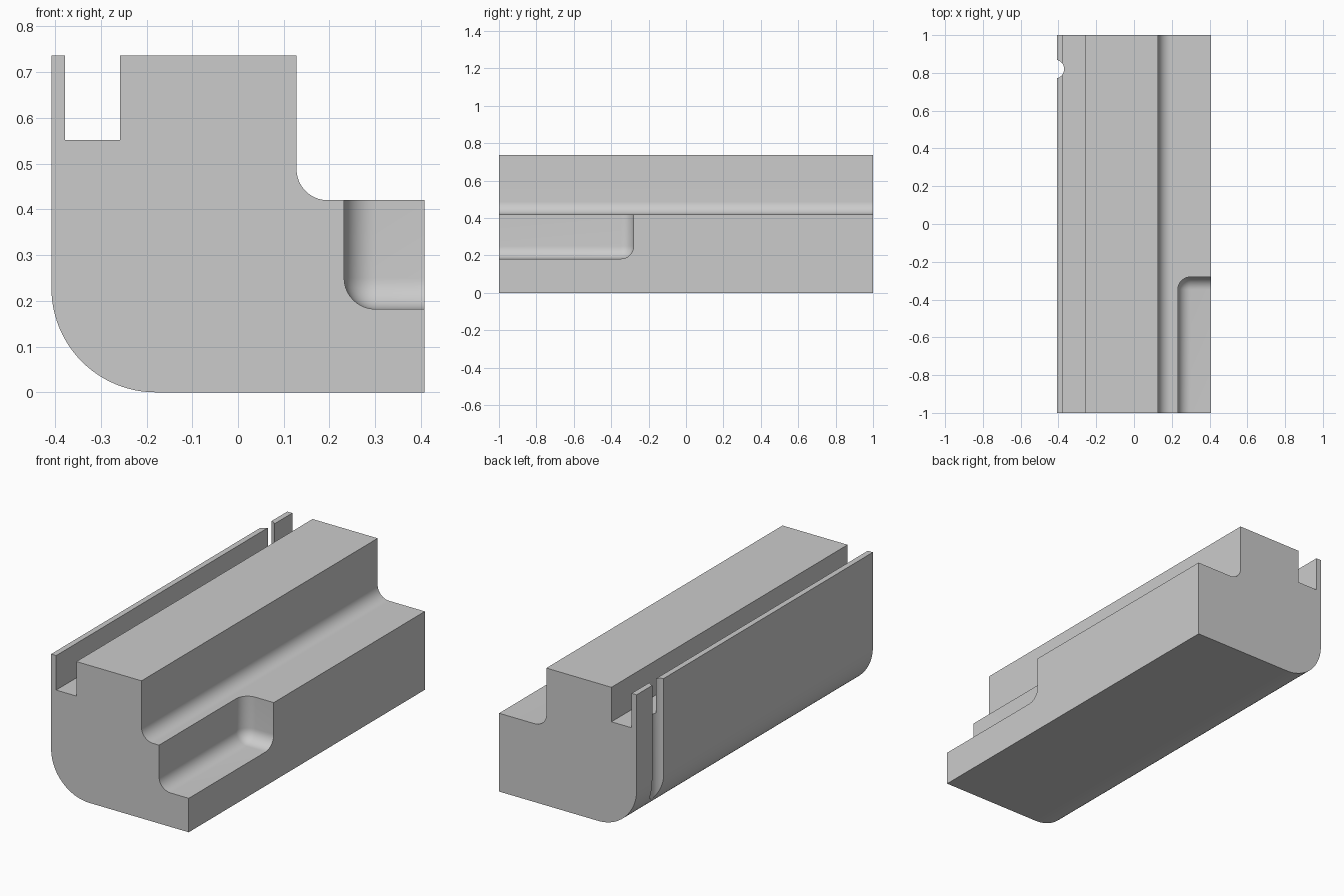
import bpy
import bmesh
from math import sin, cos, pi

old = bpy.data.objects.get("Cube")
if old:
    bpy.data.objects.remove(old, do_unlink=True)

grey = bpy.data.materials.new("plain grey")
grey.use_nodes = True
colour = (0.6, 0.6, 0.6, 1)
grey.diffuse_color = colour
grey.node_tree.nodes["Principled BSDF"].inputs["Base Color"].default_value = colour


def make_object(name, bm):
    bmesh.ops.recalc_face_normals(bm, faces=bm.faces)
    mesh = bpy.data.meshes.new(name)
    bm.to_mesh(mesh)
    bm.free()
    mesh.materials.append(grey)
    obj = bpy.data.objects.new(name, mesh)
    bpy.context.collection.objects.link(obj)
    return obj


def arc(cx, cz, r, start, end, steps=16):
    angles = [start + (end - start) * i / steps for i in range(steps + 1)]
    return [(cx + r * cos(a), cz + r * sin(a)) for a in angles]


def box(x0, x1, y0, y1, z0, z1):
    bm = bmesh.new()
    bmesh.ops.create_cube(bm, size=1)
    for v in bm.verts:
        v.co = (x1 if v.co.x > 0 else x0,
                y1 if v.co.y > 0 else y0,
                z1 if v.co.z > 0 else z0)
    return bm


# Rail: one stepped, rounded profile extruded along its length
W, TOP, LEDGE = 0.408, 0.737, 0.42
profile = arc(-W + 0.228, 0.228, 0.228, pi, 1.5 * pi, 24)
profile += [(W, 0), (W, LEDGE)]
profile += arc(0.196, LEDGE + 0.068, 0.068, 1.5 * pi, pi)
profile += [(0.128, TOP), (-0.258, TOP), (-0.258, 0.552),
            (-0.378, 0.552), (-0.378, TOP), (-W, TOP)]
bm = bmesh.new()
end_face = bm.faces.new([bm.verts.new((x, -1, z)) for x, z in profile])
grown = bmesh.ops.extrude_face_region(bm, geom=[end_face], use_keep_orig=True)
bmesh.ops.translate(bm, vec=(0, 2, 0),
                    verts=[g for g in grown["geom"] if isinstance(g, bmesh.types.BMVert)])
rail = make_object("rail_body", bm)

# Pocket cutter: the three edges at its inner corner are rounded
bm = box(0.232, 0.6, -1.2, -0.28, 0.182, 0.6)
corner = min(bm.verts, key=lambda v: v.co.x - v.co.y + v.co.z)
bmesh.ops.bevel(bm, geom=list(corner.link_edges), offset=0.068, segments=10,
                profile=0.5, affect='EDGES')
pocket = make_object("pocket_cutter", bm)

# Round vertical notch through the thin side wall
bm = bmesh.new()
bmesh.ops.create_cone(bm, cap_ends=True, segments=48, radius1=0.05, radius2=0.05, depth=2)
bmesh.ops.translate(bm, vec=(-0.42, 0.82, 0.4), verts=bm.verts)
notch = make_object("notch_cutter", bm)

# Cut the pocket and notch, then drop the cutters
bpy.ops.object.select_all(action='DESELECT')
rail.select_set(True)
bpy.context.view_layer.objects.active = rail
for cutter in (pocket, notch):
    cutter.hide_render = True
    cut = rail.modifiers.new(cutter.name, 'BOOLEAN')
    cut.operation = 'DIFFERENCE'
    cut.solver = 'EXACT'
    cut.object = cutter
    bpy.ops.object.modifier_apply(modifier=cut.name)
    bpy.data.objects.remove(cutter, do_unlink=True)

bpy.ops.object.shade_smooth_by_angle(angle=pi / 6)
